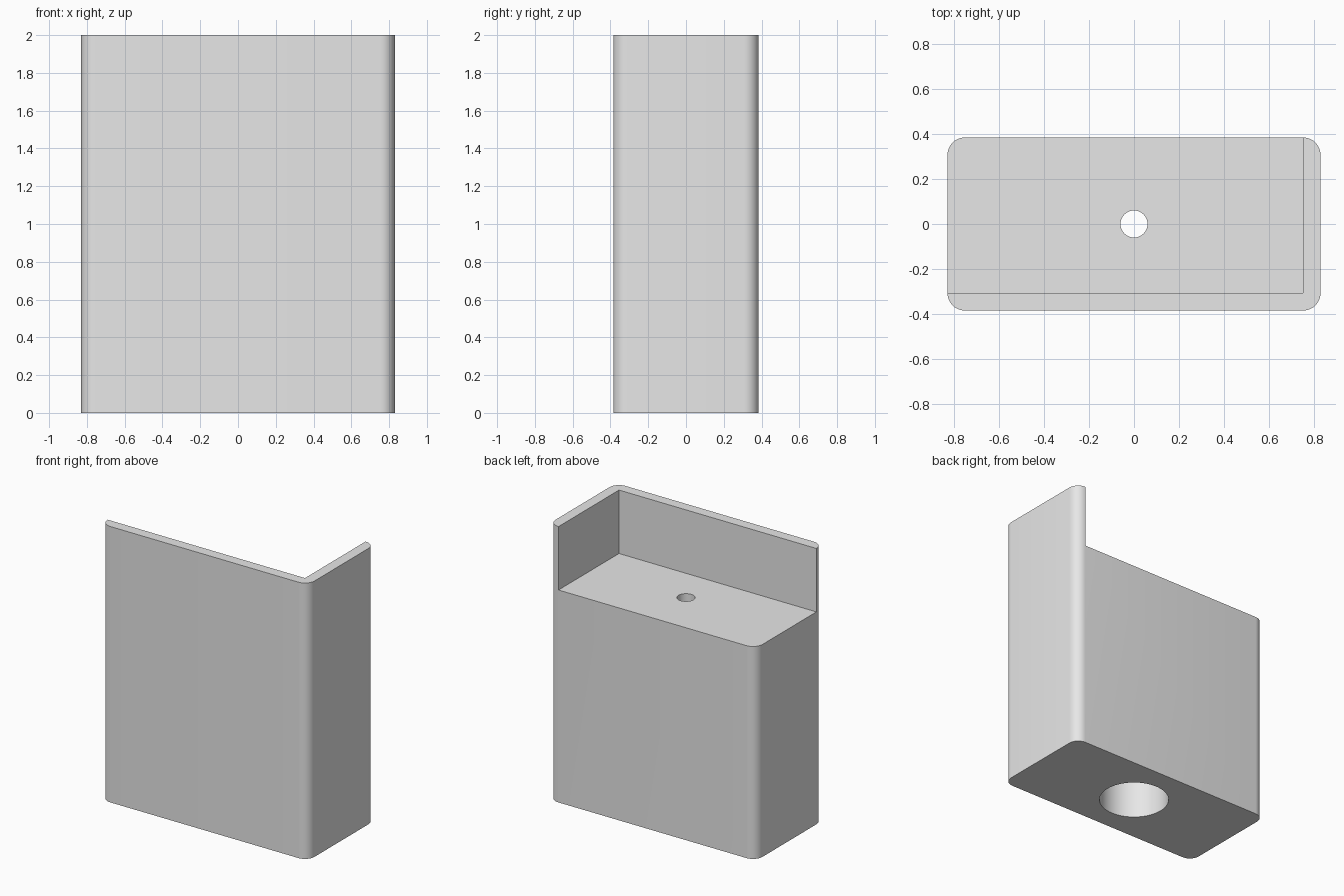
import bpy
import bmesh
from math import cos, sin, pi, radians

WIDTH, DEPTH, HEIGHT = 1.66, 0.77, 2.0
WALL = 0.077          # wall thickness and corner radius
LEDGE = 1.54          # height of the solid block
BORE_TOP = LEDGE - WALL

default = bpy.data.objects.get("Cube")
if default:
    bpy.data.objects.remove(default, do_unlink=True)

grey = bpy.data.materials.new("light_grey")
grey.use_nodes = True
grey.diffuse_color = (0.8, 0.8, 0.8, 1)
grey.node_tree.nodes["Principled BSDF"].inputs["Base Color"].default_value = (0.8, 0.8, 0.8, 1)


def prism(name, outline, z0, z1):
    """Extrude a flat outline from z0 to z1."""
    bm = bmesh.new()
    base = bm.faces.new([bm.verts.new((x, y, z0)) for x, y in outline])
    top = bmesh.ops.extrude_face_region(bm, geom=[base])["geom"]
    for v in top:
        if isinstance(v, bmesh.types.BMVert):
            v.co.z = z1
    bmesh.ops.recalc_face_normals(bm, faces=bm.faces)
    mesh = bpy.data.meshes.new(name)
    bm.to_mesh(mesh)
    bm.free()
    mesh.materials.append(grey)
    obj = bpy.data.objects.new(name, mesh)
    bpy.context.collection.objects.link(obj)
    return obj


def circle(r, n=64):
    return [(r * cos(2 * pi * i / n), r * sin(2 * pi * i / n)) for i in range(n)]


def rounded_rect(w, d, r, n=10):
    points = []
    for k, (sx, sy) in enumerate([(1, 1), (-1, 1), (-1, -1), (1, -1)]):
        for i in range(n + 1):
            a = (k + i / n) * pi / 2
            points.append((sx * (w / 2 - r) + r * cos(a), sy * (d / 2 - r) + r * sin(a)))
    return points


def cut(target, cutter):
    cutter.hide_render = True
    mod = target.modifiers.new(cutter.name, "BOOLEAN")
    mod.operation = "DIFFERENCE"
    mod.solver = "EXACT"
    mod.object = cutter
    bpy.context.view_layer.objects.active = target
    bpy.ops.object.modifier_apply(modifier=mod.name)
    bpy.data.objects.remove(cutter, do_unlink=True)


# Rounded block
body = prism("bracket_body", rounded_rect(WIDTH, DEPTH, WALL), 0, HEIGHT)

# Open space above the ledge, leaving the front and +x walls
x_in, y_in = WIDTH / 2 - WALL, -DEPTH / 2 + WALL
cut(body, prism("ledge_cutter", [(-2, y_in), (x_in, y_in), (x_in, 2), (-2, 2)], LEDGE, 3))

# Wide bore from below and narrow hole through the ledge
cut(body, prism("bore_cutter", circle(0.234), -0.5, BORE_TOP))
cut(body, prism("hole_cutter", circle(0.06, 48), 1, 2.5))

# Smooth rounded corners and holes, sharp edges elsewhere
bpy.ops.object.select_all(action="DESELECT")
body.select_set(True)
bpy.context.view_layer.objects.active = body
bpy.ops.object.shade_smooth_by_angle(angle=radians(30))
